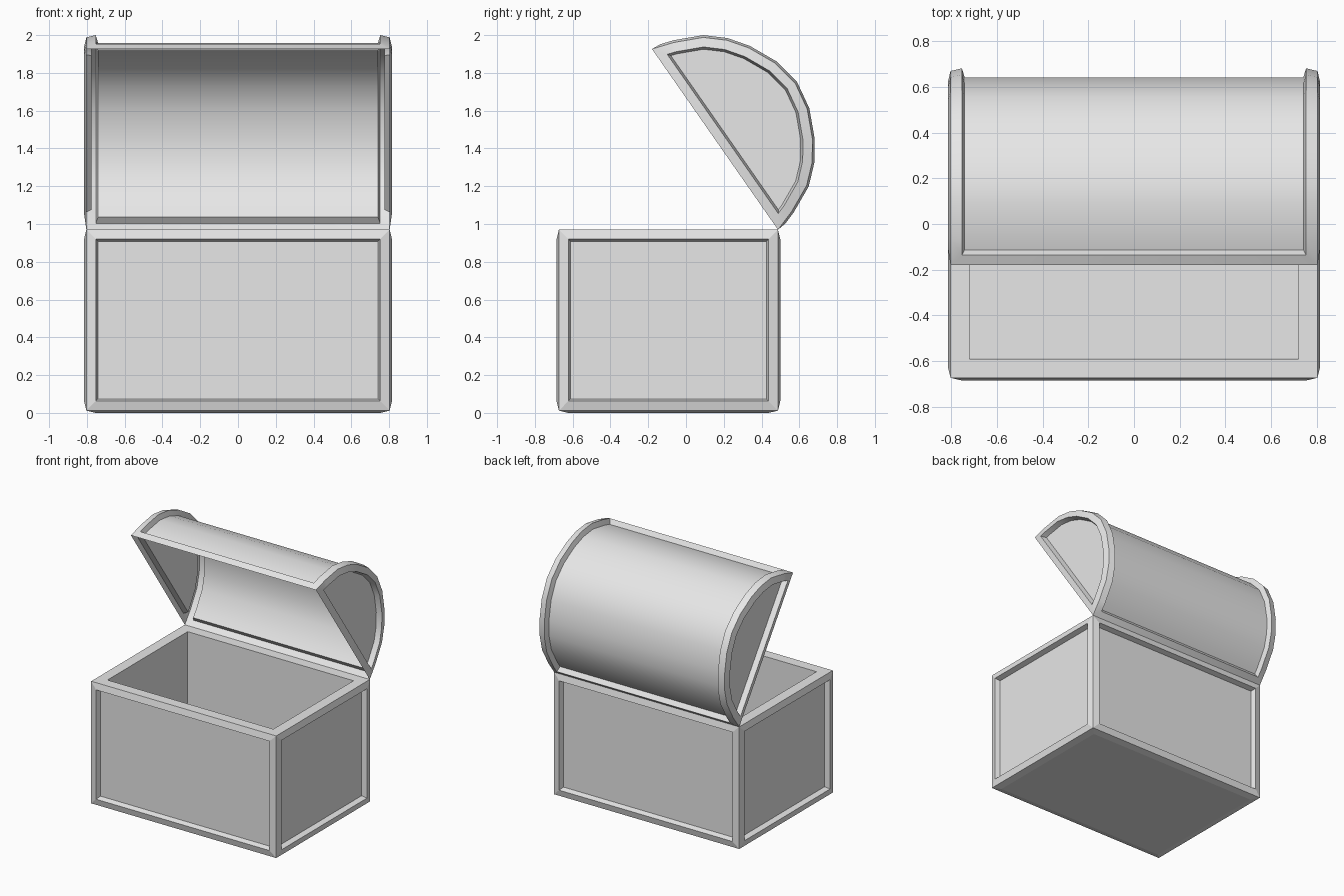
import bpy, bmesh, math

cube = bpy.data.objects.get("Cube")
if cube:
    bpy.data.objects.remove(cube, do_unlink=True)

grey = bpy.data.materials.new("light_grey")
grey.use_nodes = True
grey.diffuse_color = (0.8, 0.8, 0.8, 1)
grey.node_tree.nodes["Principled BSDF"].inputs["Base Color"].default_value = (0.8, 0.8, 0.8, 1)

FRAME, BULGE = 0.05, 0.012      # frame width and how far its inner edge swells out
REVEAL, RECESS = 0.012, 0.04    # slanted step down to each sunken panel


def finish(bm, name):
    mesh = bpy.data.meshes.new(name)
    bm.to_mesh(mesh)
    bm.free()
    mesh.materials.append(grey)
    obj = bpy.data.objects.new(name, mesh)
    bpy.context.collection.objects.link(obj)
    return obj


def inset(bm, faces, thickness, depth):
    bmesh.ops.inset_individual(bm, faces=faces, thickness=thickness,
                               depth=depth, use_even_offset=True)


def sunken_panels(bm, faces):
    inset(bm, faces, FRAME, BULGE)
    inset(bm, faces, REVEAL, -RECESS)


# Chest body: a box with framed side panels and a hollow inside
HX, Y0, Y1, Z0, Z1 = 0.803, -0.673, 0.487, 0.012, 0.97
bm = bmesh.new()
bmesh.ops.create_cube(bm, size=1)
for v in bm.verts:
    v.co.x *= 2 * HX
    v.co.y = Y1 if v.co.y > 0 else Y0
    v.co.z = Z1 if v.co.z > 0 else Z0
bm.normal_update()
sides = [f for f in bm.faces if abs(f.normal.z) < 0.5]
top = [f for f in bm.faces if f.normal.z > 0.5]
bottom = [f for f in bm.faces if f.normal.z < -0.5]
sunken_panels(bm, sides)
inset(bm, bottom, FRAME, BULGE)
inset(bm, top, 0.083, 0)
inset(bm, top, 0.001, -0.88)
finish(bm, "chest_body")

# Lid: an open arched sheet, hinged on the back edge of the body
half = [(0.583, 0), (0.545, 0.115), (0.478, 0.258), (0.394, 0.352),
        (0.294, 0.424), (0.148, 0.492)]
arch = [(-y, z) for y, z in half] + [(0, 0.518)] + half[::-1]
bm = bmesh.new()
left, right = [[bm.verts.new((x, y - 0.583, z)) for y, z in arch] for x in (-HX, HX)]
barrel = [bm.faces.new((left[i], right[i], right[i + 1], left[i + 1]))
          for i in range(len(arch) - 1)]
ends = [bm.faces.new(left), bm.faces.new(right[::-1])]
bm.normal_update()
sunken_panels(bm, ends)
for thickness, depth in ((FRAME, BULGE), (REVEAL, -RECESS)):
    bmesh.ops.inset_region(bm, faces=barrel, thickness=thickness, depth=depth,
                           use_boundary=True, use_even_offset=True)
    bm.normal_update()
lid = finish(bm, "lid")
lid.location = (0, Y1, Z1)
lid.rotation_euler.x = math.radians(-55.1)

# Smooth the arch, keep the frame edges crisp
bpy.ops.object.select_all(action='DESELECT')
lid.select_set(True)
bpy.context.view_layer.objects.active = lid
bpy.ops.object.shade_smooth_by_angle(angle=math.radians(30))
